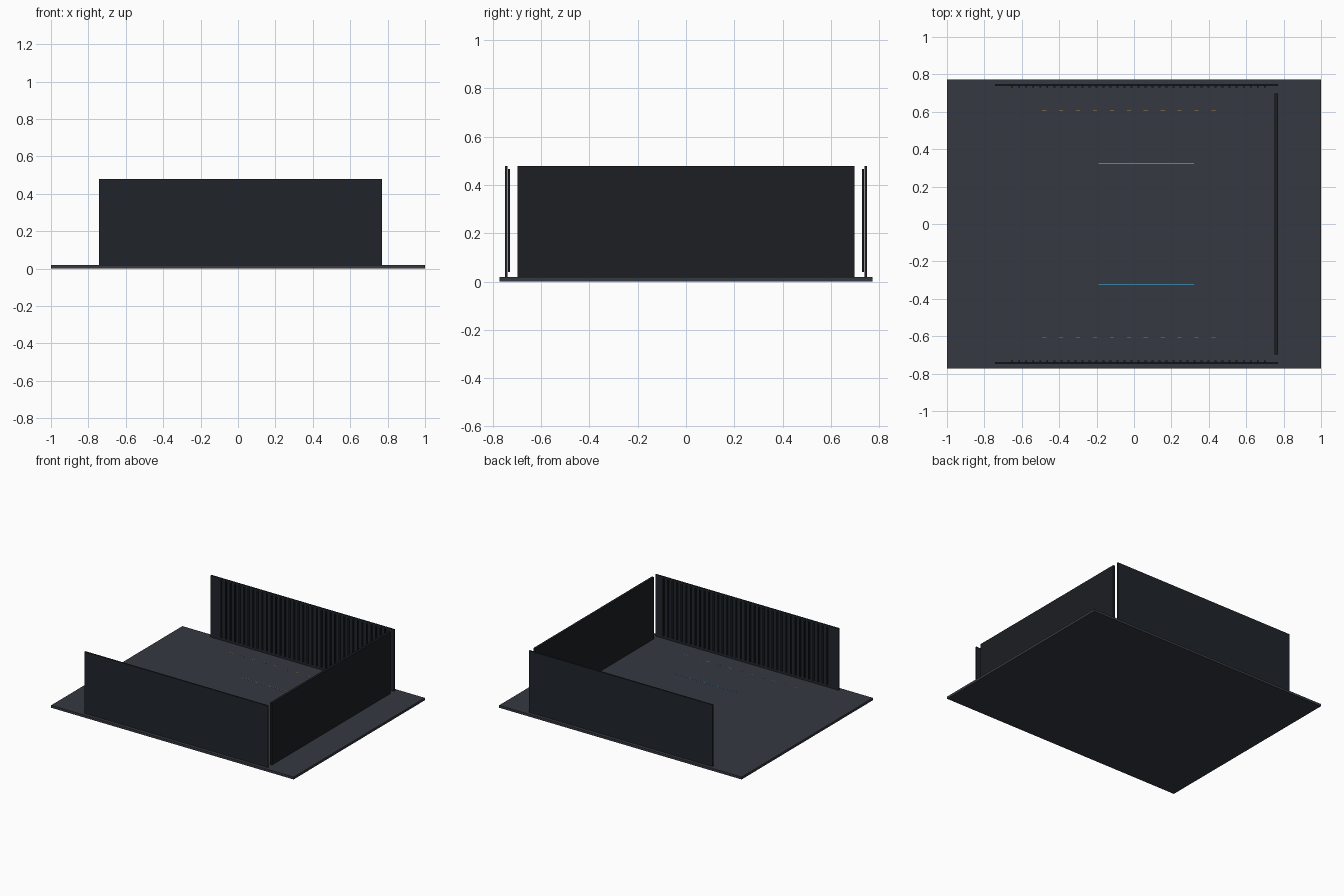
import bpy, bmesh
from mathutils import Matrix, Vector

if "Cube" in bpy.data.objects:
    bpy.data.objects.remove(bpy.data.objects["Cube"])


def mat(name, rgb):
    m = bpy.data.materials.new(name)
    m.diffuse_color = (*rgb, 1)
    m.use_nodes = True
    m.node_tree.nodes["Principled BSDF"].inputs["Base Color"].default_value = m.diffuse_color
    return m


def boxes(name, spans, material):
    """One object made of boxes given as (x0, x1, y0, y1, z0, z1)."""
    bm = bmesh.new()
    for x0, x1, y0, y1, z0, z1 in spans:
        centre = Vector(((x0 + x1) / 2, (y0 + y1) / 2, (z0 + z1) / 2))
        size = Matrix.Diagonal((x1 - x0, y1 - y0, z1 - z0, 1))
        bmesh.ops.create_cube(bm, size=1, matrix=Matrix.Translation(centre) @ size)
    me = bpy.data.meshes.new(name)
    bm.to_mesh(me)
    bm.free()
    me.materials.append(material)
    ob = bpy.data.objects.new(name, me)
    bpy.context.collection.objects.link(ob)
    return ob


floor_mat = mat("floor_grey", (0.035, 0.04, 0.052))
wall_mat = mat("wall_dark", (0.014, 0.018, 0.023))
end_mat = mat("end_wall_dark", (0.012, 0.013, 0.016))
slat_mat = mat("slat_dark", (0.01, 0.012, 0.015))
amber = mat("amber", (0.45, 0.25, 0.06))
blue = mat("blue", (0.04, 0.22, 0.38))
pale = mat("pale_grey", (0.2, 0.22, 0.25))

TOP = 0.018

# Floor slab and end wall
boxes("floor", [(-1, 1, -0.773, 0.773, 0, TOP)], floor_mat)
boxes("end_wall", [(0.752, 0.77, -0.699, 0.699, TOP, 0.478)], end_mat)

for side, s, dash_mat, line_mat in (("front", -1, pale, blue), ("back", 1, amber, pale)):
    # Side wall with a row of acoustic slats on its inner face
    boxes(side + "_wall", [(-0.743, 0.77, s * 0.744 - 0.005, s * 0.744 + 0.005, TOP, 0.478)], wall_mat)
    boxes(side + "_slats", [(x - 0.005, x + 0.005, s * 0.733 - 0.004, s * 0.733 + 0.004, 0.04, 0.467)
                            for x in (-0.651 + i * 0.0375 for i in range(37))], slat_mat)
    # Floor markings: outer dashes and inner line
    boxes(side + "_floor_dashes", [(x - 0.011, x + 0.011, s * 0.608 - 0.002, s * 0.608 + 0.002, TOP - 0.002, TOP + 0.001)
                                   for x in (-0.48 + i * 0.0905 for i in range(11))], dash_mat)
    boxes(side + "_floor_line", [(-0.19, 0.32, s * 0.324 - 0.002, s * 0.324 + 0.002, TOP - 0.002, TOP + 0.001)], line_mat)
